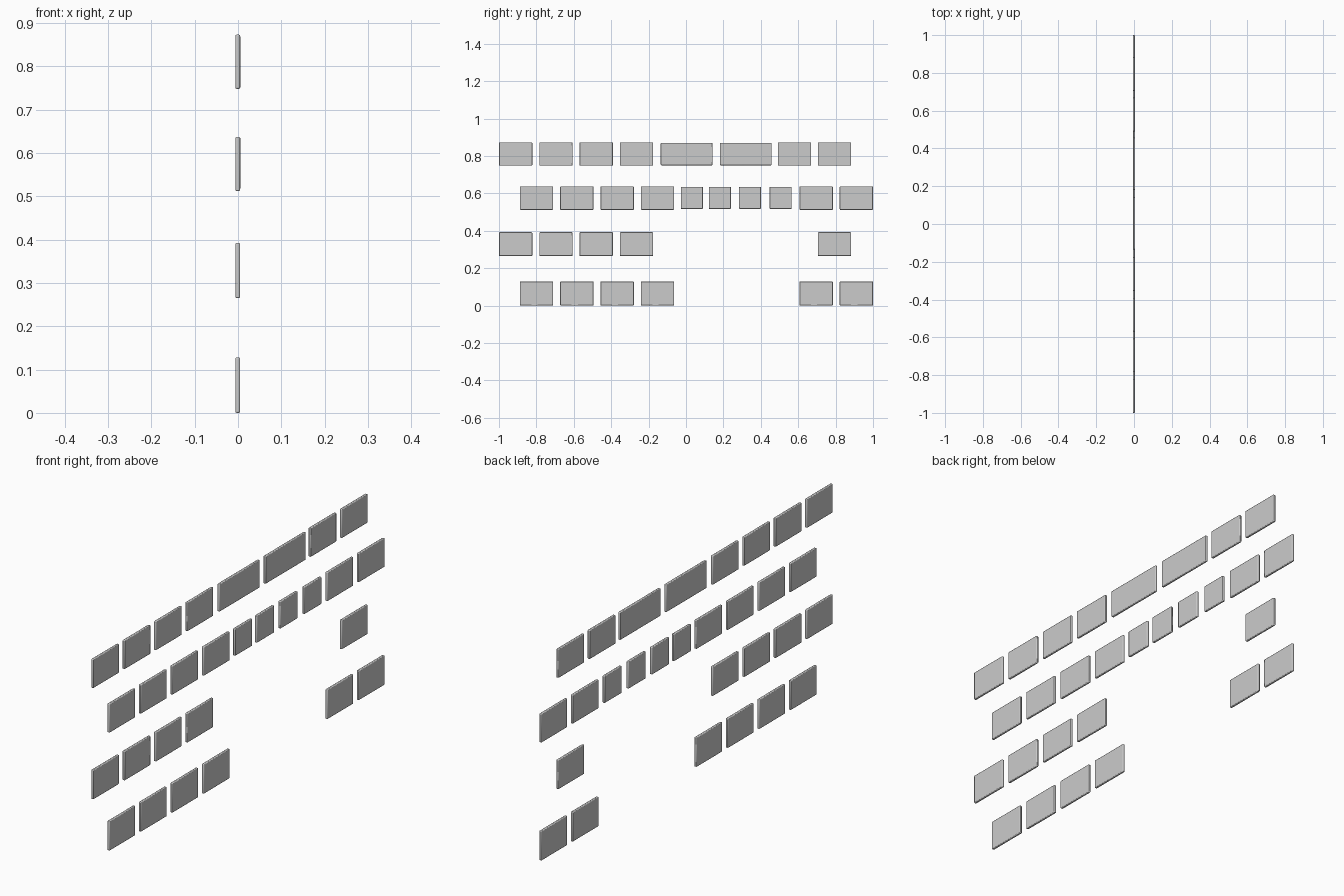
import bpy

if "Cube" in bpy.data.objects:
    bpy.data.objects.remove(bpy.data.objects["Cube"])


def brick(name, y0, y1, z0, z1, x0=-0.006, x1=0.005):
    """Thin wall brick with softly bevelled edges."""
    bpy.ops.mesh.primitive_cube_add(
        size=1, location=((x0 + x1) / 2, (y0 + y1) / 2, (z0 + z1) / 2))
    ob = bpy.context.object
    ob.name = name
    ob.scale = (x1 - x0, y1 - y0, z1 - z0)
    bpy.ops.object.transform_apply(location=False, rotation=False, scale=True)
    bev = ob.modifiers.new("soft_edges", 'BEVEL')
    bev.width = 0.003
    bev.segments = 2
    bpy.ops.object.shade_smooth_by_angle()
    return ob


W = 0.178        # standard brick length
STEP = 0.2155    # spacing along a course
EVEN = [-1.0 + STEP * i for i in range(4)]       # courses 2 and 4
ODD = [-0.888 + STEP * i for i in range(4)]      # courses 1 and 3

# Standard bricks: (bottom, top, brick start positions)
courses = [
    (0.0, 0.128, ODD + [0.607, 0.822]),
    (0.265, 0.392, EVEN + [0.705]),
    (0.512, 0.637, ODD + [0.607, 0.822]),
    (0.748, 0.873, EVEN + [0.491, 0.705]),
]
for c, (z0, z1, starts) in enumerate(courses, 1):
    for i, y in enumerate(starts, 1):
        brick(f"course_{c}_brick_{i}", y, y + W, z0, z1)

# Long bricks in the top course
for i, y in enumerate((-0.135, 0.181), 1):
    brick(f"long_brick_{i}", y, y + 0.277, 0.750, 0.870, -0.005, 0.006)

# Short bricks above the opening
for i, y in enumerate((-0.028, 0.122, 0.283, 0.447), 1):
    brick(f"short_brick_{i}", y, y + 0.118, 0.517, 0.635, -0.005, 0.006)
